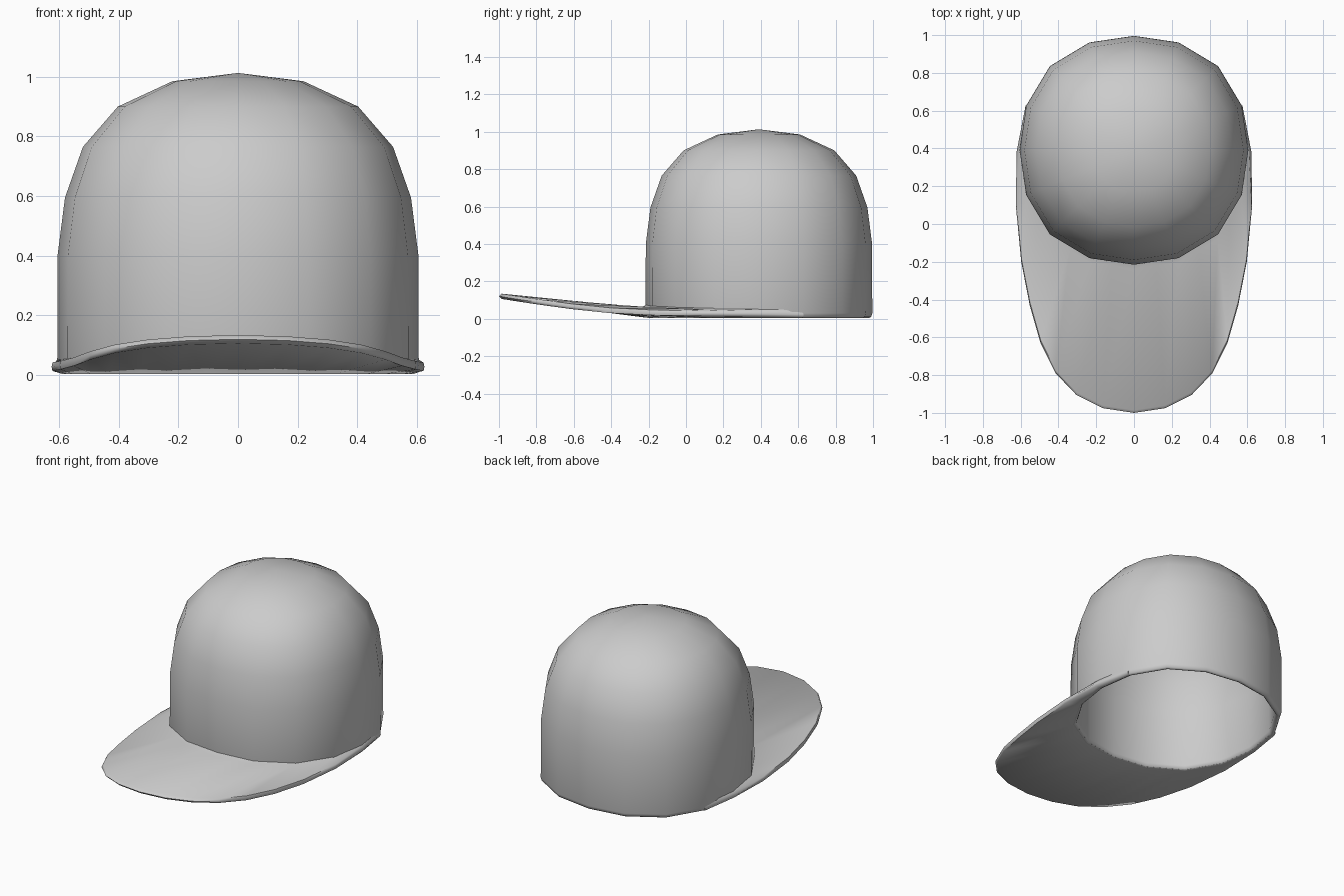
import bpy, bmesh, math
from mathutils import Vector

if "Cube" in bpy.data.objects:
    bpy.data.objects.remove(bpy.data.objects["Cube"])

CY = 0.39      # crown centre in y
STEP = 22.5    # 16-sided crown


def ring(a, r, z):
    """Point on the slightly squared 16-gon of radius r at angle a (degrees)."""
    def corner(k):
        t = math.radians(k * STEP)
        s = r * (1 + 0.04 * math.sin(2 * t) ** 2)
        return Vector((s * math.cos(t), CY + s * math.sin(t), z))
    k = math.floor(a / STEP)
    return corner(k).lerp(corner(k + 1), a / STEP - k)


def loft(name, sections, loop_u, loop_v):
    """Skin a list of equal-length point rows."""
    bm = bmesh.new()
    rows = [[bm.verts.new(p) for p in s] for s in sections]
    n, m = len(rows), len(rows[0])
    for i in range(n if loop_u else n - 1):
        for j in range(m if loop_v else m - 1):
            a, b = rows[i], rows[(i + 1) % n]
            bm.faces.new((a[j], b[j], b[(j + 1) % m], a[(j + 1) % m]))
    if not loop_u:
        bm.faces.new(rows[0])
        bm.faces.new(rows[-1])
    bmesh.ops.remove_doubles(bm, verts=bm.verts, dist=0.0005)
    bmesh.ops.recalc_face_normals(bm, faces=bm.faces)
    me = bpy.data.meshes.new(name)
    bm.to_mesh(me)
    bm.free()
    ob = bpy.data.objects.new(name, me)
    bpy.context.collection.objects.link(ob)
    bpy.ops.object.select_all(action='DESELECT')
    ob.select_set(True)
    bpy.context.view_layer.objects.active = ob
    bpy.ops.object.shade_smooth_by_angle(angle=math.radians(60))
    return ob


# Crown: hollow dome, profile from outer top to rim and back up inside
profile = [(0, 1.013), (0.22, 0.985), (0.403, 0.90), (0.52, 0.765), (0.58, 0.595),
           (0.605, 0.40), (0.606, 0.03), (0.60, 0.01), (0.588, 0.003), (0.575, 0.01),
           (0.568, 0.03), (0.567, 0.39), (0.545, 0.58), (0.49, 0.735), (0.383, 0.87),
           (0.21, 0.957), (0, 0.985)]
loft("crown", [[ring(k * STEP, r, z) for r, z in profile] for k in range(16)], True, False)

# Brim: outline of the right half from the side to the front tip (x, y, top z)
outline = [(0.622, 0.38, 0.04), (0.625, 0.09, 0.042), (0.597, -0.20, 0.047),
           (0.552, -0.43, 0.059), (0.495, -0.63, 0.08), (0.415, -0.79, 0.102),
           (0.305, -0.905, 0.119), (0.165, -0.975, 0.13), (0, -1.0, 0.134)]


def brim_section(i, edge, a):
    h = max(i, 0) / 8
    root = ring(a, 0.60, 0.052 + 0.026 * h)
    edge = Vector(edge)
    flat = Vector((edge.x - root.x, edge.y - root.y, 0))
    d = flat.length
    out = flat.normalized()
    inset = out * min(0.014, d * 0.5)
    fillet = root + out * min(0.028, d * 0.4)
    fillet.z = 0.050 + 0.009 * h
    return [ring(a, 0.58, root.z), root, fillet, edge - inset,
            edge - Vector((0, 0, 0.014)),
            edge - inset - Vector((0, 0, 0.028)),
            ring(a, 0.59, 0.004), ring(a, 0.578, 0.008)]


# Tapered end behind the ear, then the outline stations
tail = ring(STEP, 0.609, 0.036)
half = [brim_section(-1, tail, STEP)]
half += [brim_section(i, p, -i * STEP / 2) for i, p in enumerate(outline)]
mirrored = [[Vector((-p.x, p.y, p.z)) for p in s] for s in reversed(half[:-1])]
loft("brim", half + mirrored, False, True)
